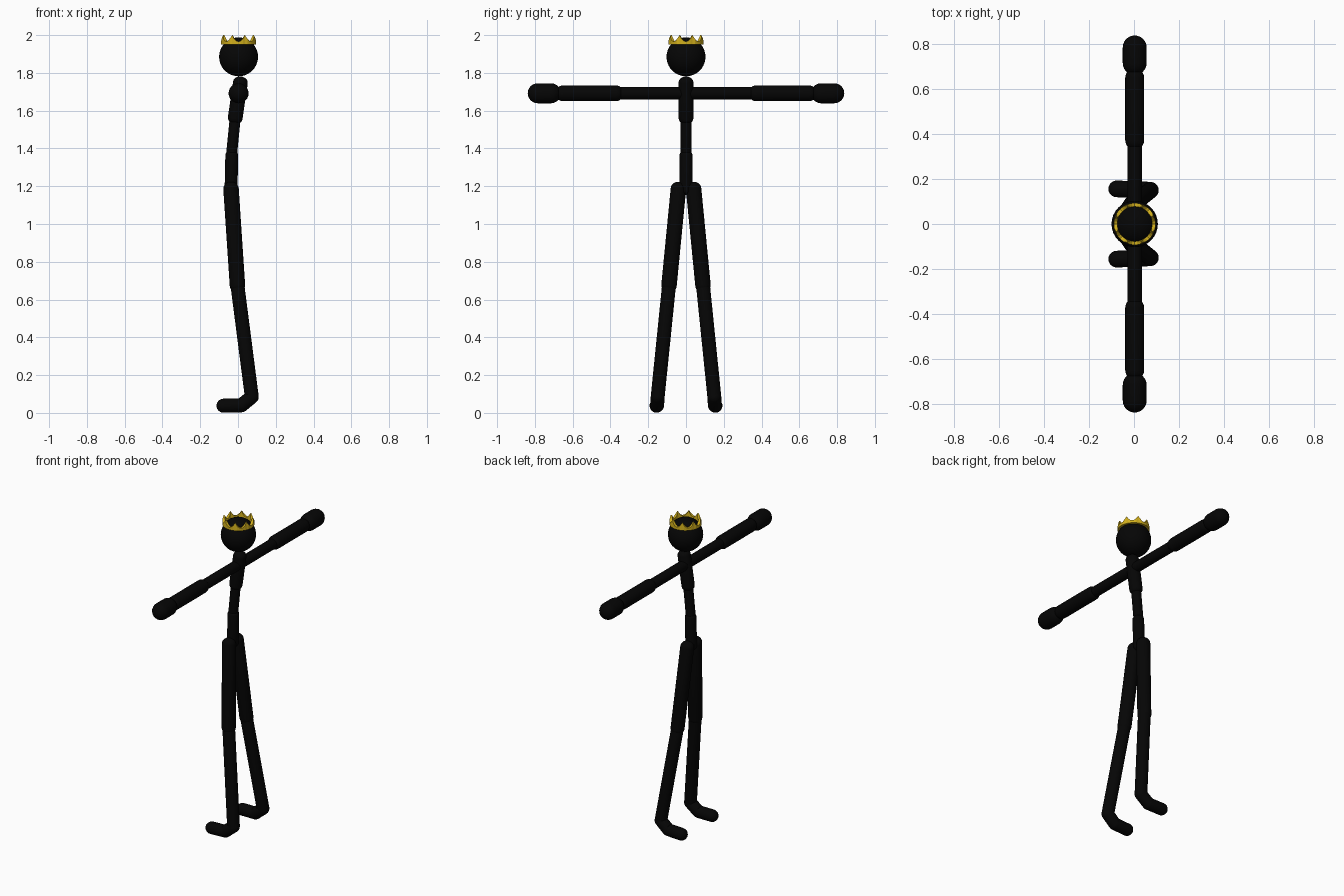
import bpy, bmesh
from math import sin, cos, pi, radians
from mathutils import Vector

if "Cube" in bpy.data.objects:
    bpy.data.objects.remove(bpy.data.objects["Cube"], do_unlink=True)


def material(name, rgb):
    m = bpy.data.materials.new(name)
    m.use_nodes = True
    m.diffuse_color = (*rgb, 1)
    m.node_tree.nodes["Principled BSDF"].inputs["Base Color"].default_value = (*rgb, 1)
    return m


BLACK = material("matte black", (0.0016, 0.0016, 0.0016))
GOLD = material("gold", (0.64, 0.43, 0.012))


def finish(name, bm, mat, smooth):
    bmesh.ops.recalc_face_normals(bm, faces=bm.faces)
    mesh = bpy.data.meshes.new(name)
    bm.to_mesh(mesh)
    bm.free()
    mesh.materials.append(mat)
    for p in mesh.polygons:
        p.use_smooth = smooth
    obj = bpy.data.objects.new(name, mesh)
    bpy.context.collection.objects.link(obj)
    return obj


def capsule(name, start, end, r, cap=1.0, sides=24, steps=6):
    """Round-ended rod between two joint centres; cap squashes the ends."""
    a, b = Vector(start), Vector(end)
    length = (b - a).length
    angles = [pi / 2 * i / steps for i in range(steps + 1)]
    profile = [(r * sin(t), -r * cap * cos(t)) for t in angles]
    profile += [(x, length - z) for x, z in reversed(profile)]
    bm = bmesh.new()
    verts = [bm.verts.new((x, 0, z)) for x, z in profile]
    edges = [bm.edges.new(pair) for pair in zip(verts, verts[1:])]
    bmesh.ops.spin(bm, geom=verts + edges, cent=(0, 0, 0), axis=(0, 0, 1),
                   angle=2 * pi, steps=sides, dvec=(0, 0, 0))
    bmesh.ops.remove_doubles(bm, verts=bm.verts, dist=1e-5)
    obj = finish(name, bm, BLACK, True)
    obj.rotation_mode = 'QUATERNION'
    obj.rotation_quaternion = (b - a).to_track_quat('Z', 'Y')
    obj.location = a
    return obj


# Head
AXIS_X = 0.003
bm = bmesh.new()
bmesh.ops.create_uvsphere(bm, u_segments=32, v_segments=20, radius=0.103)
bmesh.ops.translate(bm, verts=bm.verts, vec=(AXIS_X, 0, 1.885))
finish("head", bm, BLACK, True)

# Spine
capsule("chest", (0.013, 0, 1.75), (-0.015, 0, 1.56), 0.039, 0.8)
capsule("waist", (-0.014, 0, 1.57), (-0.033, 0, 1.38), 0.029)
capsule("pelvis", (-0.033, 0, 1.365), (-0.037, 0, 1.18), 0.034, 0.8)

# Limbs, mirrored across y
SHOULDER_Z = 1.692
for side, s in (("right", -1), ("left", 1)):
    def limb(part, a, b, r, cap=1.0):
        capsule(f"{side}_{part}", (a[0], s * a[1], a[2]), (b[0], s * b[1], b[2]), r, cap)

    def arm(part, inner, outer, r):
        limb(part, (AXIS_X, inner, SHOULDER_Z), (AXIS_X, outer, SHOULDER_Z), r)

    arm("upper_arm", 0, 0.36, 0.032)
    arm("forearm", 0.372, 0.65, 0.042)
    arm("hand", 0.715, 0.785, 0.053)

    hip, knee = (-0.037, 0.04, 1.187), (-0.003, 0.09, 0.675)
    ankle, ball, toe = (0.073, 0.15, 0.085), (0.018, 0.153, 0.04), (-0.077, 0.156, 0.038)
    limb("thigh", hip, knee, 0.041, 0.9)
    limb("shin", knee, ankle, 0.037)
    limb("heel", ankle, ball, 0.037)
    limb("foot", ball, toe, 0.037)

# Crown: flat-topped ring with eight slim concave points
POINTS, base = 8, 1.95
tops = (2.0, 1.981, 1.97, 1.966, 1.97, 1.981)
count = POINTS * len(tops)
bm = bmesh.new()
rings = []
for i in range(count):
    t = radians(22.5) + 2 * pi * i / count
    top = tops[i % len(tops)]
    half = 0.003 if i % len(tops) == 0 else 0.008
    corners = ((0.093, base), (0.085 + half, top), (0.085 - half, top), (0.077, base))
    rings.append([bm.verts.new((AXIS_X + r * cos(t), r * sin(t), z)) for r, z in corners])
for i, ring in enumerate(rings):
    nxt = rings[(i + 1) % count]
    for j in range(4):
        k = (j + 1) % 4
        bm.faces.new((ring[j], nxt[j], nxt[k], ring[k]))
finish("crown", bm, GOLD, False)
